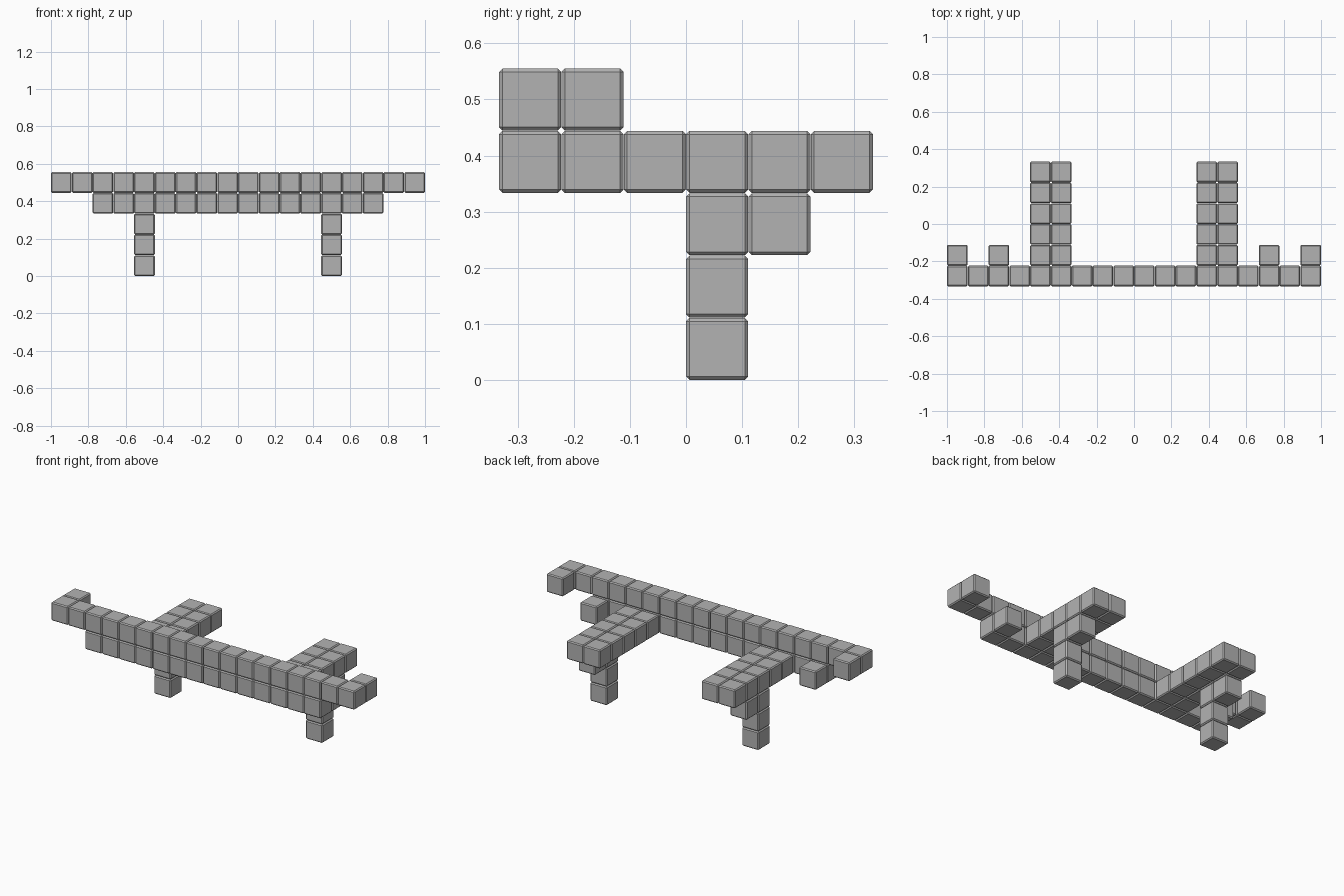
import bpy
import bmesh
from mathutils import Matrix, Vector

default = bpy.data.objects.get("Cube")
if default:
    bpy.data.objects.remove(default, do_unlink=True)

BLOCK = 0.1105                # edge length of one block
PITCH = (2 - BLOCK) / 17      # spacing, eighteen blocks across
BEVEL = 0.006

grey = bpy.data.materials.new("plain grey")
colour = (0.45, 0.45, 0.45, 1)
grey.diffuse_color = colour
grey.use_nodes = True
grey.node_tree.nodes["Principled BSDF"].inputs["Base Color"].default_value = colour


def blocks(name, columns, rows, levels):
    """A part made of chamfered blocks filling a range of grid cells."""
    bm = bmesh.new()
    for i in columns:
        for j in rows:
            for k in levels:
                centre = Vector(((i - 8.5) * PITCH, (j - 2.5) * PITCH,
                                 BLOCK / 2 + k * PITCH))
                bmesh.ops.create_cube(bm, size=BLOCK,
                                      matrix=Matrix.Translation(centre))
    bmesh.ops.bevel(bm, geom=bm.edges[:], offset=BEVEL, segments=1,
                    profile=0.5, affect='EDGES')
    mesh = bpy.data.meshes.new(name)
    bm.to_mesh(mesh)
    bm.free()
    mesh.materials.append(grey)
    obj = bpy.data.objects.new(name, mesh)
    bpy.context.collection.objects.link(obj)


def pair(name, columns, rows, levels):
    """The same part on both sides, mirrored across the middle."""
    blocks("right_" + name, columns, rows, levels)
    blocks("left_" + name, [17 - i for i in columns], rows, levels)


# Front beams
blocks("upper_beam", range(18), [0], [4])
blocks("lower_beam", range(2, 16), [0], [3])

# Short stubs behind the beam ends
pair("upper_stub", [0], [1], [4])
pair("lower_stub", [2], [1], [3])

# Arms reaching back, with legs and braces beneath
pair("arm", [4, 5], range(1, 6), [3])
pair("leg", [4], [3], range(3))
pair("brace", [4], [4], [2])
